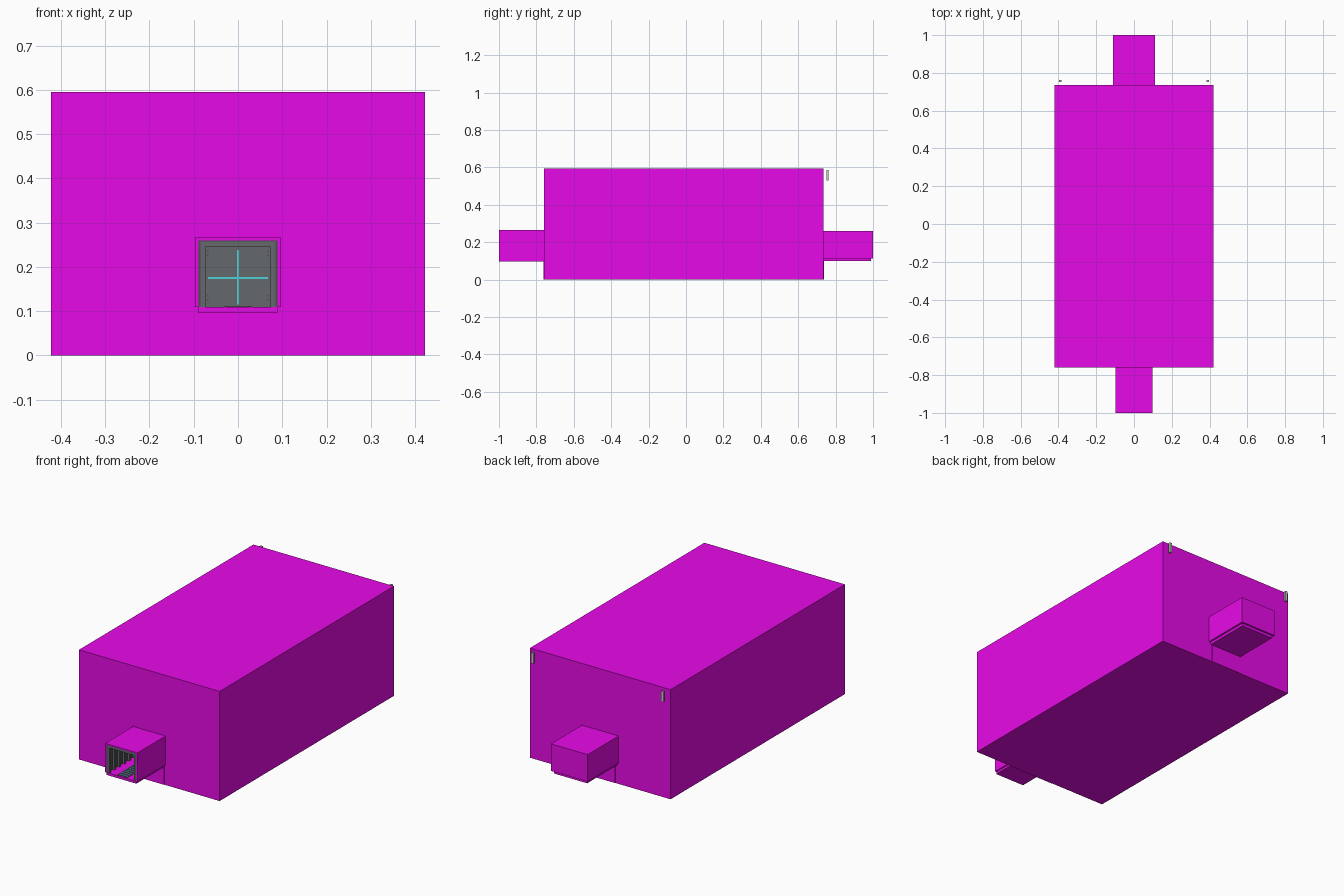
import bpy, bmesh
from mathutils import Vector


def material(name, rgb):
    m = bpy.data.materials.new(name)
    m.diffuse_color = (*rgb, 1)
    return m


MAGENTA = material("magenta_shell", (0.8, 0.003, 0.8))
DARK = material("dark_metal", (0.07, 0.075, 0.08))
METAL = material("grey_metal", (0.13, 0.14, 0.15))
CYAN = material("cyan_glow", (0.08, 0.64, 0.68))


def boxes(name, mat, *ranges):
    """One object from several boxes given as (x0, x1, y0, y1, z0, z1)."""
    bm = bmesh.new()
    for x0, x1, y0, y1, z0, z1 in ranges:
        size = Vector((x1 - x0, y1 - y0, z1 - z0))
        mid = Vector((x0 + x1, y0 + y1, z0 + z1)) / 2
        for v in bmesh.ops.create_cube(bm, size=1)["verts"]:
            v.co = v.co * size + mid
    me = bpy.data.meshes.new(name)
    bm.to_mesh(me)
    bm.free()
    ob = bpy.data.objects.new(name, me)
    bpy.context.collection.objects.link(ob)
    if mat:
        me.materials.append(mat)
    return ob


def sides(x0, x1, *rest):
    """A box and its mirror image across x = 0."""
    return [(x0, x1, *rest), (-x1, -x0, *rest)]


# Main hall shell
boxes("main_hall", MAGENTA, (-0.422, 0.422, -0.76, 0.735, 0, 0.595))

# Rear passage: wide upper body on a slightly smaller floor slab
boxes("rear_passage", MAGENTA, (-0.11, 0.11, 0.735, 1.0, 0.113, 0.26))
boxes("rear_floor_slab", MAGENTA, (-0.10, 0.10, 0.735, 0.99, 0.098, 0.113))

# Flush panels under both passages
boxes("under_panels", MAGENTA,
      (-0.09, 0.09, -0.762, -0.75, 0, 0.097),
      (-0.09, 0.09, 0.73, 0.737, 0, 0.098))

# Front passage: open tunnel
boxes("front_passage_walls", MAGENTA,
      *sides(0.089, 0.097, -1.0, -0.76, 0.11, 0.266),
      (-0.089, 0.089, -1.0, -0.76, 0.26, 0.266))
boxes("front_floor_slab", MAGENTA, (-0.09, 0.09, -1.0, -0.76, 0.097, 0.11))

# Tunnel lining and repeated arch ribs
boxes("wall_lining", DARK,
      *sides(0.085, 0.089, -0.999, -0.762, 0.11, 0.26),
      (-0.085, 0.085, -0.999, -0.762, 0.257, 0.26))
ribs = []
for i in range(6):
    y = -0.997 + i * 0.043
    ribs += sides(0.073, 0.085, y, y + 0.014, 0.11, 0.257)
    ribs.append((-0.073, 0.073, y, y + 0.014, 0.245, 0.257))
boxes("arch_ribs", METAL, *ribs)

# Floor grating with glowing slats
boxes("floor_grating", METAL,
      *sides(0.026, 0.030, -0.998, -0.775, 0.11, 0.112),
      *[(-0.026, 0.026, -0.99 + i * 0.02, -0.984 + i * 0.02, 0.11, 0.112)
        for i in range(11)])
boxes("floor_lights", CYAN,
      *[(-0.024, 0.024, -0.981 + i * 0.02, -0.975 + i * 0.02, 0.11, 0.1115)
        for i in range(10)])

# Door at the tunnel end, with bolts and a glowing cross seam
boxes("door", METAL, (-0.089, 0.089, -0.768, -0.758, 0.11, 0.26))
boxes("door_bolts", DARK,
      *[b for z in (0.126, 0.135, 0.226, 0.235)
        for b in sides(0.0665, 0.0695, -0.770, -0.767, z - 0.002, z + 0.002)])
boxes("door_cross", CYAN,
      (-0.068, 0.068, -0.771, -0.767, 0.1725, 0.1775),
      (-0.0025, 0.0025, -0.771, -0.767, 0.115, 0.238))

# Small upright lamps behind the rear wall
boxes("rear_lamps", None, *sides(0.383, 0.397, 0.751, 0.762, 0.53, 0.587))
